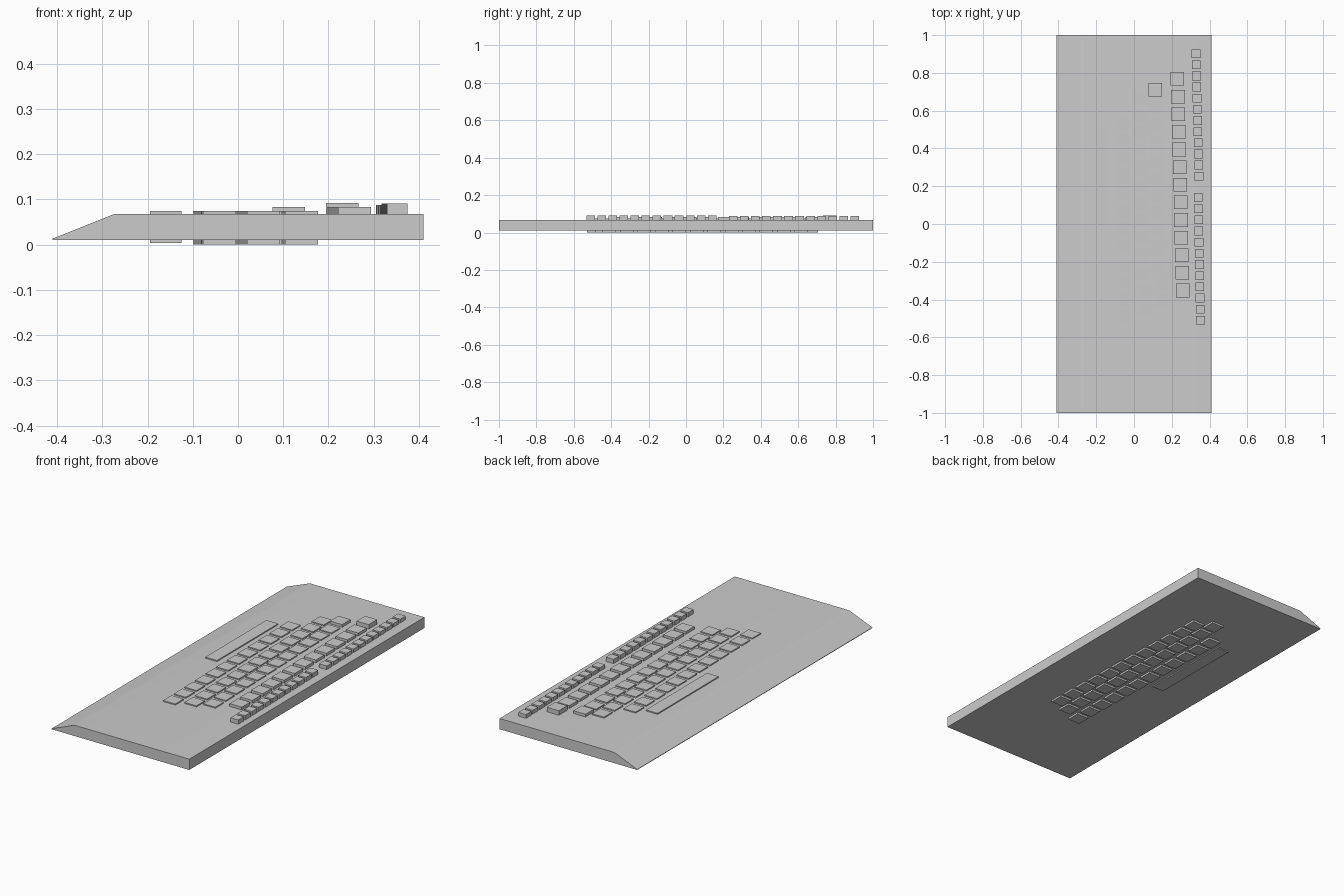
import bpy, bmesh

if "Cube" in bpy.data.objects:
    bpy.data.objects.remove(bpy.data.objects["Cube"])


def new_object(name, bm):
    bmesh.ops.recalc_face_normals(bm, faces=bm.faces[:])
    mesh = bpy.data.meshes.new(name)
    bm.to_mesh(mesh)
    bm.free()
    obj = bpy.data.objects.new(name, mesh)
    bpy.context.collection.objects.link(obj)
    return obj


def add_box(bm, x, y, sx, sy, z0, z1):
    box = bmesh.ops.create_cube(bm, size=1)
    bmesh.ops.scale(bm, vec=(sx, sy, z1 - z0), verts=box["verts"])
    bmesh.ops.translate(bm, vec=(x, y, (z0 + z1) / 2), verts=box["verts"])


def key_row(name, start, end, count, size, z0, z1):
    """Evenly spaced square keys between two (x, y) centres."""
    bm = bmesh.new()
    for i in range(count):
        t = i / max(count - 1, 1)
        x = start[0] + (end[0] - start[0]) * t
        y = start[1] + (end[1] - start[1]) * t
        add_box(bm, x, y, size, size, z0, z1)
    return new_object(name, bm)


# Case: wedge-fronted slab extruded along y
profile = [(-0.41, 0.01), (0.41, 0.01), (0.41, 0.068), (-0.265, 0.068),
           (-0.275, 0.067), (-0.285, 0.063), (-0.41, 0.013)]
bm = bmesh.new()
face = bm.faces.new([bm.verts.new((x, -1, z)) for x, z in profile])
ext = bmesh.ops.extrude_face_region(bm, geom=[face], use_keep_orig=True)
bmesh.ops.translate(bm, vec=(0, 2, 0),
                    verts=[v for v in ext["geom"] if isinstance(v, bmesh.types.BMVert)])
case = new_object("case", bm)
bpy.context.view_layer.objects.active = case
case.select_set(True)
bpy.ops.object.shade_smooth_by_angle(angle=0.52)

# Space bar
bm = bmesh.new()
add_box(bm, -0.16, 0.26, 0.07, 0.52, 0.004, 0.074)
new_object("space_bar", bm)

# Letter rows, which pass through the case and show underneath
key_row("lower_letter_keys", (-0.04, -0.492), (-0.063, 0.534), 12, 0.072, 0.0, 0.074)
key_row("middle_letter_keys", (0.057, -0.45), (0.03, 0.67), 13, 0.072, 0.0, 0.074)
key_row("upper_letter_keys", (0.141, -0.41), (0.114, 0.617), 12, 0.072, 0.0, 0.074)
key_row("enter_key", (0.112, 0.71), (0.112, 0.71), 1, 0.072, 0.012, 0.083)

# Raised number row, with one taller key at the end
key_row("number_keys", (0.258, -0.352), (0.233, 0.674), 12, 0.072, 0.012, 0.083)
key_row("backspace_key", (0.23, 0.768), (0.23, 0.768), 1, 0.072, 0.02, 0.092)

# Two groups of small function keys
key_row("function_keys_left", (0.352, -0.51), (0.34, 0.14), 12, 0.046, 0.04, 0.091)
key_row("function_keys_right", (0.344, 0.253), (0.328, 0.902), 12, 0.046, 0.04, 0.088)
